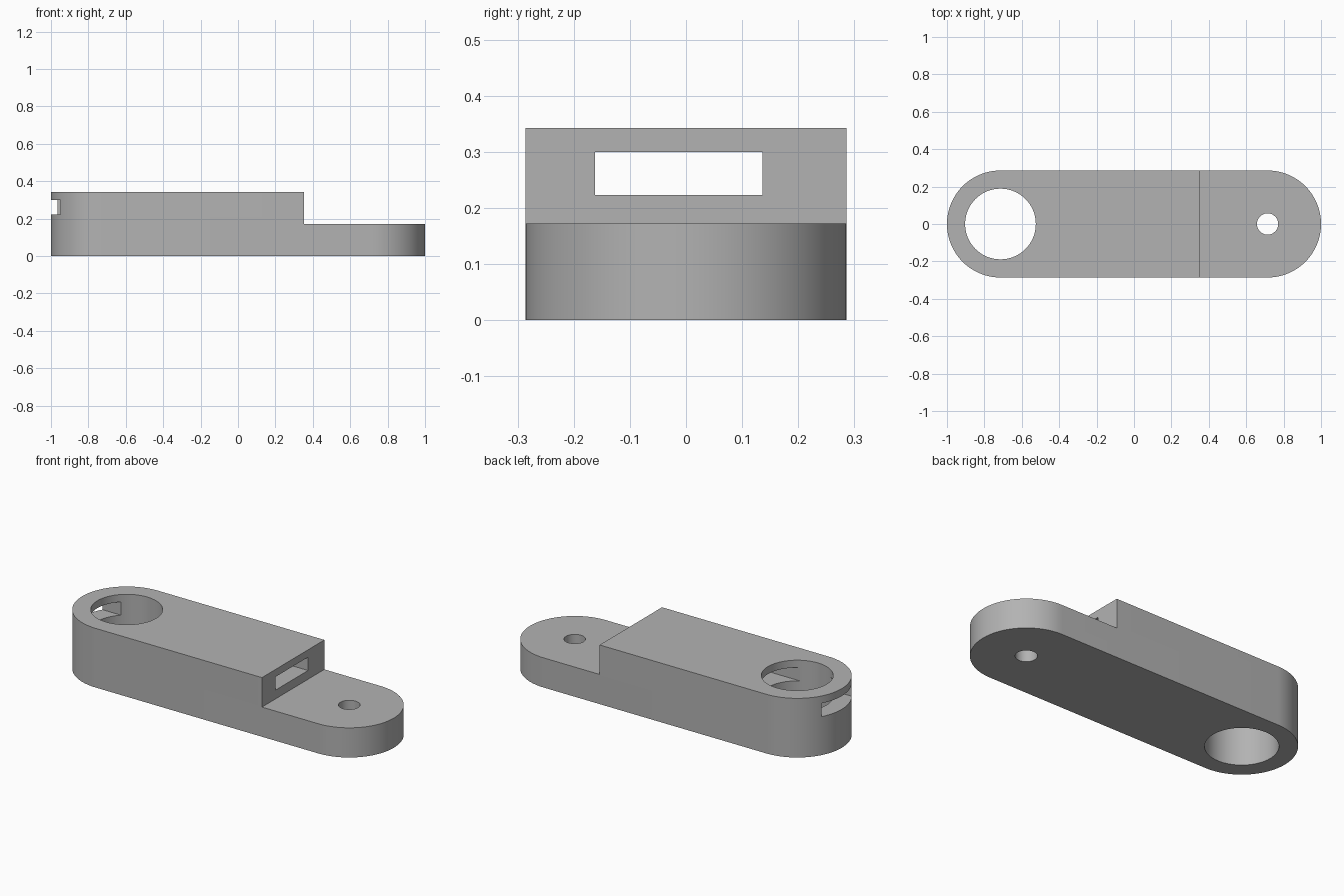
import bpy
import bmesh
from math import cos, sin, pi, radians

cube = bpy.data.objects.get("Cube")
if cube:
    bpy.data.objects.remove(cube, do_unlink=True)

LENGTH = 2.0
RADIUS = 0.286
HEIGHT = 0.343
STEP_X, STEP_Z = 0.354, 0.172
END_X = LENGTH / 2 - RADIUS
SEGMENTS = 48

grey = bpy.data.materials.new("plain grey")
grey.use_nodes = True
colour = (0.45, 0.45, 0.45, 1)
grey.diffuse_color = colour
grey.node_tree.nodes["Principled BSDF"].inputs["Base Color"].default_value = colour


def prism(name, outline, z0, z1):
    """Extrude a closed outline in the ground plane from z0 to z1."""
    bm = bmesh.new()
    face = bm.faces.new([bm.verts.new((x, y, z0)) for x, y in outline])
    top = bmesh.ops.extrude_face_region(bm, geom=[face])["geom"]
    verts = [v for v in top if isinstance(v, bmesh.types.BMVert)]
    bmesh.ops.translate(bm, verts=verts, vec=(0, 0, z1 - z0))
    bmesh.ops.recalc_face_normals(bm, faces=bm.faces)
    mesh = bpy.data.meshes.new(name)
    bm.to_mesh(mesh)
    bm.free()
    mesh.materials.append(grey)
    obj = bpy.data.objects.new(name, mesh)
    bpy.context.collection.objects.link(obj)
    return obj


def arc(cx, radius, start, sweep, count):
    return [(cx + radius * cos(start + sweep * i / count),
             radius * sin(start + sweep * i / count)) for i in range(count + 1)]


def rectangle(x0, x1, y0, y1):
    return [(x0, y0), (x1, y0), (x1, y1), (x0, y1)]


# Round-ended link body
outline = arc(END_X, RADIUS, -pi / 2, pi, SEGMENTS) + arc(-END_X, RADIUS, pi / 2, pi, SEGMENTS)
body = prism("link_body", outline, 0, HEIGHT)

# Step, lengthwise slot, large bore and small pin hole
cutters = [
    prism("step_cutter", rectangle(STEP_X, 1.2, -0.5, 0.5), STEP_Z, 0.5),
    prism("slot_cutter", rectangle(-1.2, 1.2, -0.162, 0.136), 0.223, 0.30),
    prism("bore_cutter", arc(-END_X, 0.189, 0, 2 * pi, 64)[:-1], -0.1, 0.5),
    prism("pin_hole_cutter", arc(END_X, 0.057, 0, 2 * pi, 40)[:-1], -0.1, 0.5),
]

bpy.context.view_layer.objects.active = body
for cutter in cutters:
    cutter.hide_render = True
    cut = body.modifiers.new(cutter.name, "BOOLEAN")
    cut.operation = "DIFFERENCE"
    cut.solver = "EXACT"
    cut.object = cutter
    bpy.ops.object.modifier_apply(modifier=cut.name)
    bpy.data.objects.remove(cutter, do_unlink=True)

# Smooth rounds with crisp edges
bpy.ops.object.select_all(action="DESELECT")
body.select_set(True)
bpy.ops.object.shade_smooth_by_angle(angle=radians(30))
